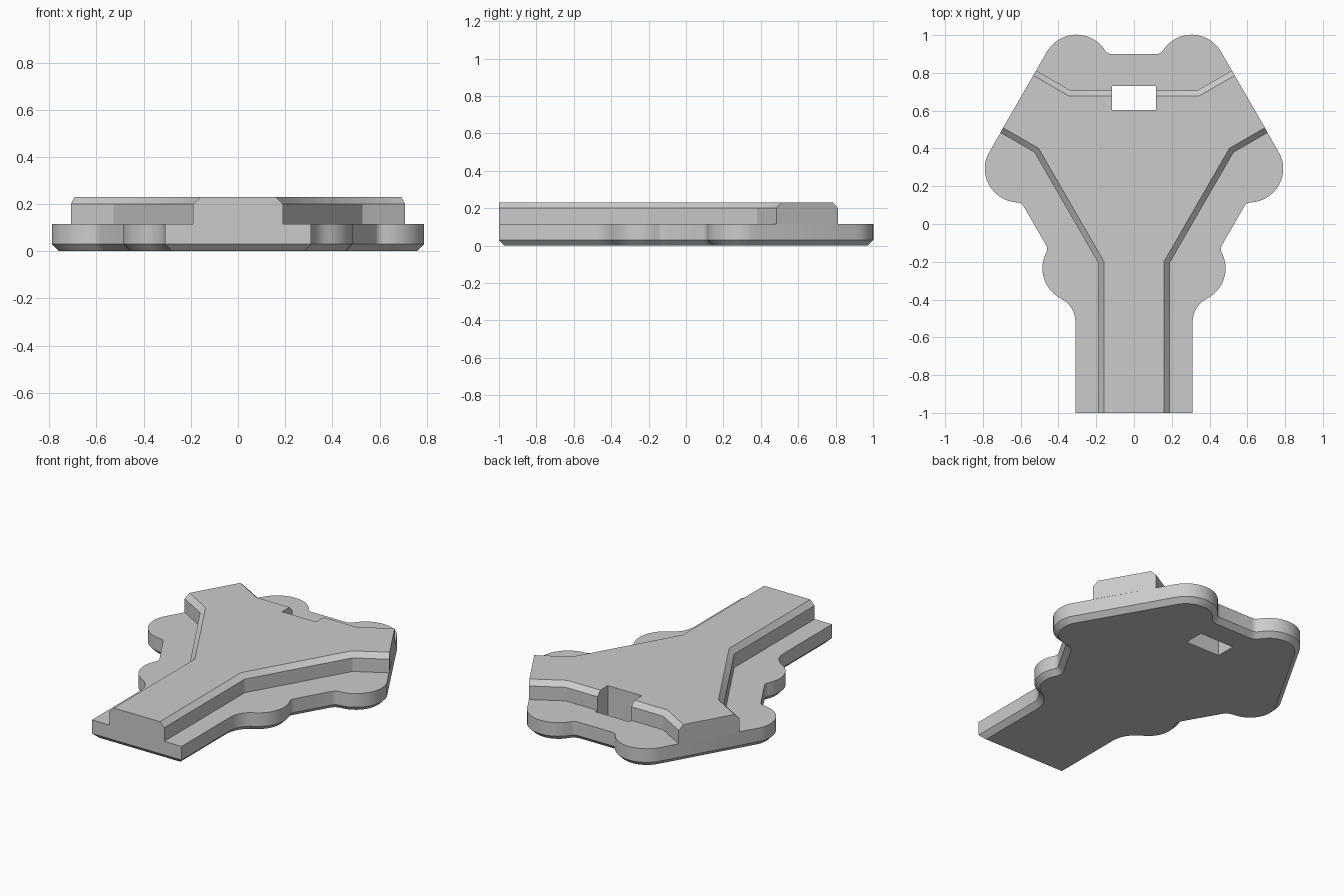
import bpy, bmesh, math

cube = bpy.data.objects.get("Cube")
if cube:
    bpy.data.objects.remove(cube, do_unlink=True)

HUB_Y = 0.294                 # centre of the three-way symmetry
LOBE_DIST, LOBE_R = 0.61, 0.18
END = 0.708                   # hub to the two short arm ends
FRONT_END = 1 + HUB_Y         # hub to the long arm end
CHAMFER = 0.03
SEAM, TOP = 0.115, 0.23       # top of base plate, top of channel block

grey = bpy.data.materials.new("light_grey")
grey.use_nodes = True
colour = (0.6, 0.6, 0.6, 1)
grey.diffuse_color = colour
grey.node_tree.nodes["Principled BSDF"].inputs["Base Color"].default_value = colour


def turn(deg):
    return complex(math.cos(math.radians(deg)), math.sin(math.radians(deg)))


def arc(centre, r, a0, a1, steps):
    return [centre + r * turn(a0 + (a1 - a0) * i / steps) for i in range(steps + 1)]


def angle(v):
    return math.degrees(math.atan2(v.imag, v.real))


def loft(name, rings):
    """Stack equal-length outlines (outline, height) into a closed solid."""
    bm = bmesh.new()
    loops = [[bm.verts.new((p.real, p.imag + HUB_Y, z)) for p in pts] for pts, z in rings]
    n = len(loops[0])
    for low, high in zip(loops, loops[1:]):
        for i in range(n):
            j = (i + 1) % n
            bm.faces.new((low[i], low[j], high[j], high[i]))
    bm.faces.new(loops[0])
    bm.faces.new(loops[-1])
    bmesh.ops.recalc_face_normals(bm, faces=bm.faces)
    mesh = bpy.data.meshes.new(name)
    bm.to_mesh(mesh)
    bm.free()
    mesh.materials.append(grey)
    obj = bpy.data.objects.new(name, mesh)
    bpy.context.collection.objects.link(obj)
    return obj


def base_outline(inset):
    """Six lobes round the hub, rounded valleys, and a straight front neck."""
    lobe = LOBE_DIST * turn(60)
    r, fillet, valley = LOBE_R - inset, 0.04 + inset, 0.606 - inset
    rise = valley + fillet - lobe.imag
    side = math.sqrt((r + fillet) ** 2 - rise ** 2)
    bend = lobe + complex(-side, rise)
    to_lobe = angle(lobe - bend)

    def half_valley(stop):
        return (arc(bend, fillet, -90, to_lobe, 6)
                + arc(lobe, r, to_lobe + 180, stop, 14)[1:])

    # Neck fillet, outside the plate, joining the front lobe to the straight side
    neck_r = 0.141 + inset
    neck = complex(0.451, -0.52 - HUB_Y)
    to_neck = angle(neck - LOBE_DIST * turn(-60))

    back = half_valley(30)
    flank = [turn(60) * p.conjugate() for p in reversed(back)]
    front = [turn(-120) * p for p in half_valley(to_neck + 120)]
    half = back + flank[1:] + front
    half += arc(neck, neck_r, to_neck + 180, 180, 8)[1:]
    half.append(complex(0.31 - inset, inset - FRONT_END))
    return half + [complex(-p.real, p.imag) for p in reversed(half)]


def block_outline(inset):
    """Three arms meeting in a wide hub; arm ends stay flush."""
    w, wall = 0.19 - inset, 0.414 - inset
    t = (wall - w * math.cos(math.pi / 6)) * 2
    pts = []
    for heading, length in ((-90, FRONT_END), (30, END), (150, END)):
        arm = ((t, -w), (length, -w), (length, w), (t, w))
        pts += [complex(*p) * turn(heading) for p in arm]
    return pts


# Base plate with chamfered underside
base = loft("base_plate", [(base_outline(CHAMFER), 0),
                           (base_outline(0), CHAMFER),
                           (base_outline(0), SEAM)])

# Raised three-armed block with chamfered channel edges
block = loft("raised_block", [(block_outline(0), SEAM),
                              (block_outline(0), TOP - CHAMFER),
                              (block_outline(CHAMFER), TOP)])

# Rectangular slot through both parts
bpy.ops.mesh.primitive_cube_add(size=1, location=(0, 0.667, 0.1))
slot = bpy.context.object
slot.name = "slot_cutter"
slot.dimensions = (0.235, 0.125, 1)
slot.hide_render = True
slot.data.materials.append(grey)
bpy.context.view_layer.update()

for obj in (base, block):
    bpy.ops.object.select_all(action='DESELECT')
    obj.select_set(True)
    bpy.context.view_layer.objects.active = obj
    cut = obj.modifiers.new("slot", 'BOOLEAN')
    cut.operation = 'DIFFERENCE'
    cut.solver = 'EXACT'
    cut.object = slot
    bpy.ops.object.modifier_apply(modifier=cut.name)
    bpy.ops.object.shade_smooth_by_angle(angle=math.radians(28))
bpy.data.objects.remove(slot, do_unlink=True)
